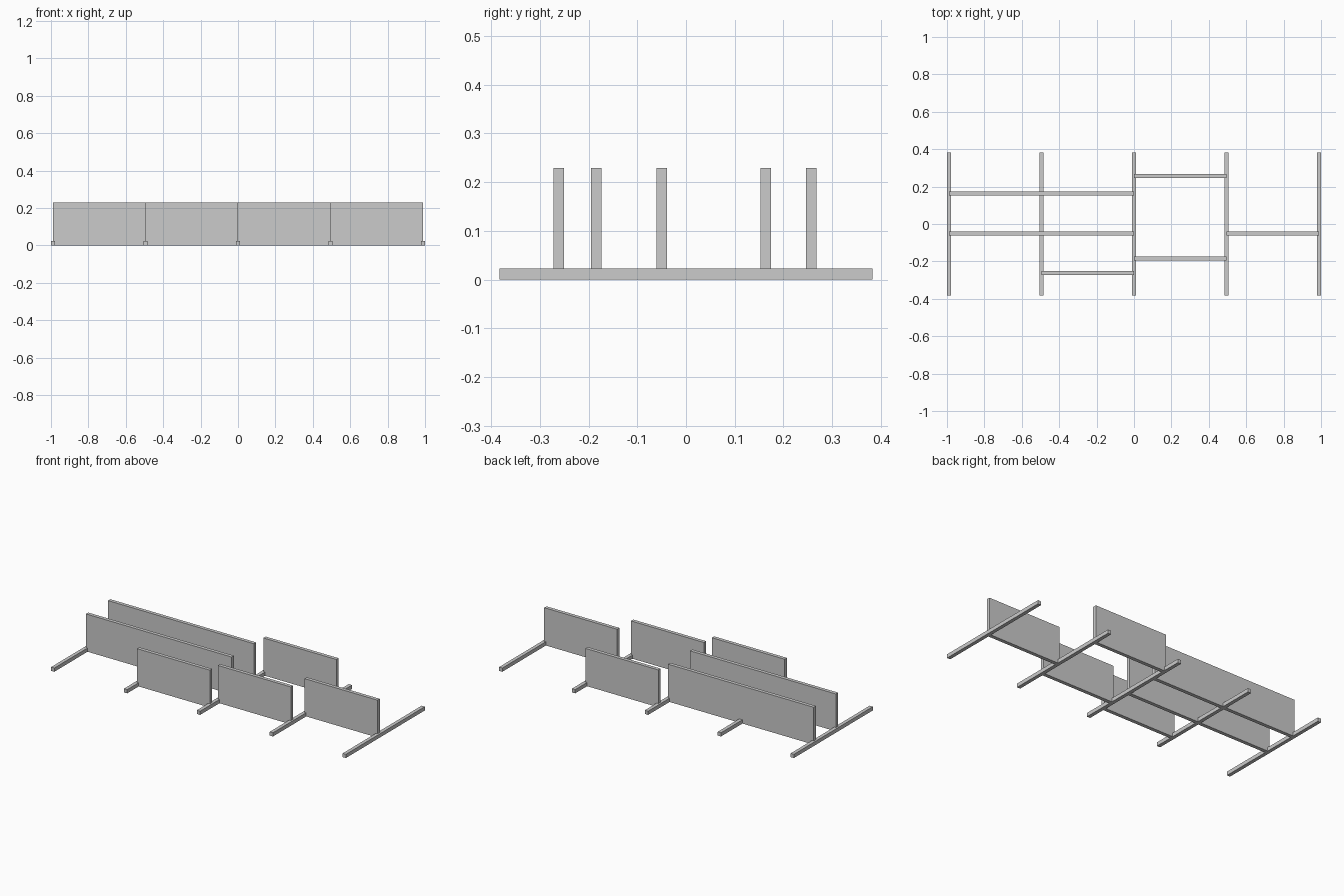
import bpy

cube = bpy.data.objects.get("Cube")
if cube:
    bpy.data.objects.remove(cube, do_unlink=True)

grey = bpy.data.materials.new("plain grey")
grey.use_nodes = True
colour = (0.6, 0.6, 0.6, 1)
grey.diffuse_color = colour
grey.node_tree.nodes["Principled BSDF"].inputs["Base Color"].default_value = colour


def box(name, x0, x1, y, depth, height):
    """Box standing on the ground, spanning x0 to x1 and centred on y."""
    bpy.ops.mesh.primitive_cube_add(size=1, location=((x0 + x1) / 2, y, height / 2))
    obj = bpy.context.object
    obj.name = name
    obj.scale = (x1 - x0, depth, height)
    bpy.ops.object.transform_apply(location=False, rotation=False, scale=True)
    obj.data.materials.append(grey)
    return obj


THICK = 0.022
BAY = 0.4945

# Five floor rails running front to back
for i in range(-2, 3):
    x = i * BAY
    box(f"floor_rail_{i + 3}", x - THICK / 2, x + THICK / 2, 0, 0.766, 0.023)

# Upright panels: first bay line, last bay line, depth position
panels = {
    "long_rear_panel": (-2, 0, 0.164),
    "long_middle_panel": (-2, 0, -0.05),
    "short_front_panel": (-1, 0, -0.261),
    "short_rear_panel": (0, 1, 0.257),
    "short_inner_panel": (0, 1, -0.184),
    "short_end_panel": (1, 2, -0.05),
}
for name, (a, b, y) in panels.items():
    box(name, a * BAY, b * BAY, y, THICK, 0.229)
